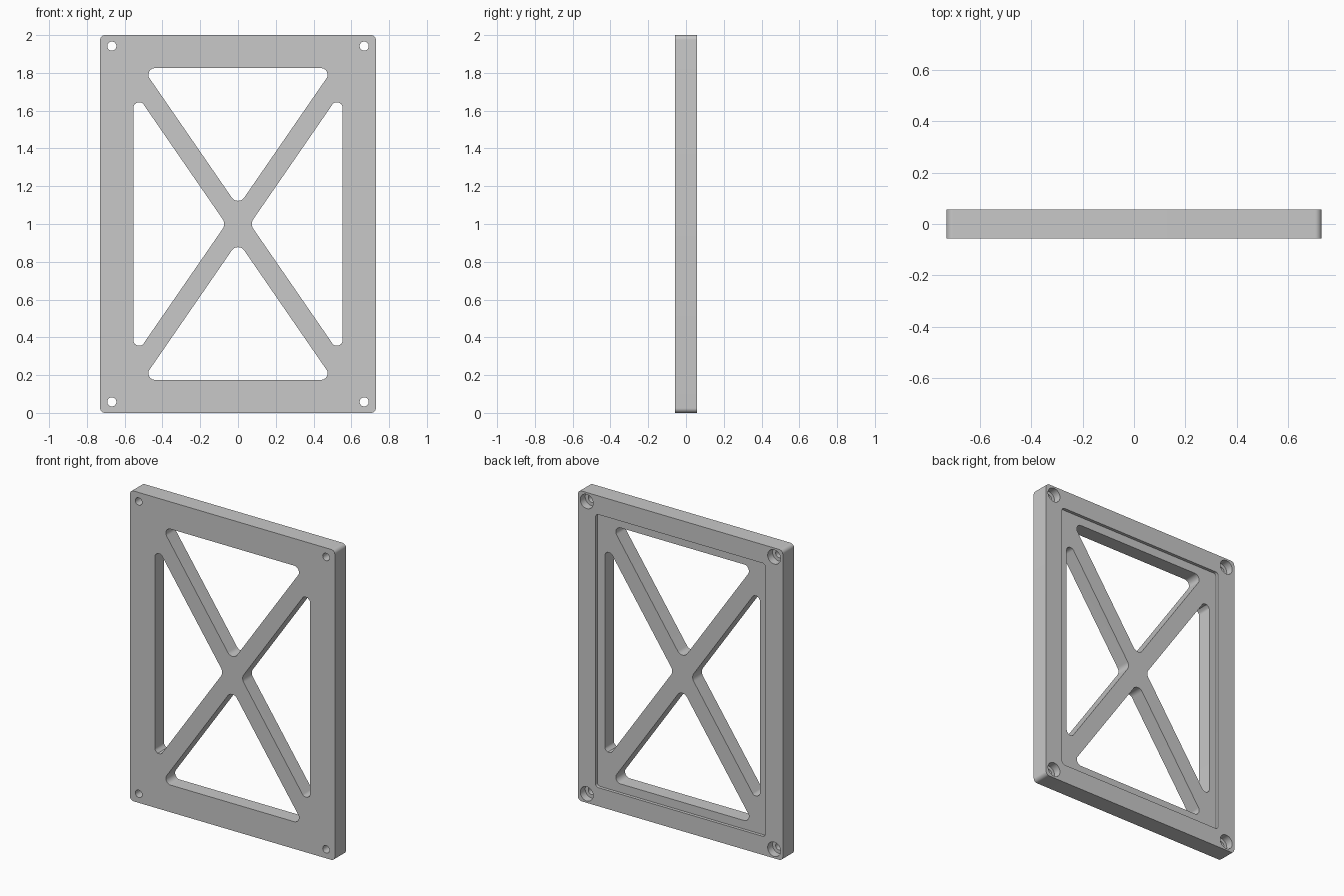
import bpy, bmesh, math
from mathutils import Vector

if "Cube" in bpy.data.objects:
    bpy.data.objects.remove(bpy.data.objects["Cube"], do_unlink=True)

W, H, T = 0.73, 1.0, 0.057        # half width, half height, half thickness
IN_X, IN_Z = 0.553, 0.825         # half size of the window area
SLOPE, BAR = 1.45, 0.092          # diagonal brace slope and vertical half width
RECESS, BORE = 0.02, 0.05         # depths cut into the back

grey = bpy.data.materials.new("light grey")
grey.use_nodes = True
grey.diffuse_color = (0.578, 0.578, 0.578, 1)
grey.node_tree.nodes["Principled BSDF"].inputs["Base Color"].default_value = grey.diffuse_color


def rounded(corners, steps=8):
    """Outline of a convex polygon with corners (x, z, radius) filleted."""
    pts = []
    n = len(corners)
    for i, (x, z, r) in enumerate(corners):
        p = Vector((x, z))
        a = (Vector(corners[i - 1][:2]) - p).normalized()
        b = (Vector(corners[(i + 1) % n][:2]) - p).normalized()
        half = math.acos(a.dot(b)) / 2
        centre = p + (a + b).normalized() * (r / math.sin(half))
        start = p + a * (r / math.tan(half)) - centre
        end = p + b * (r / math.tan(half)) - centre
        for k in range(steps + 1):
            pts.append(centre + start.lerp(end, k / steps).normalized() * r)
    return pts


def circle(x, z, r, n=32):
    return [Vector((x + r * math.cos(k * math.tau / n), z + r * math.sin(k * math.tau / n)))
            for k in range(n)]


def rectangle(w, h, r):
    return rounded([(-w, -h, r), (w, -h, r), (w, h, r), (-w, h, r)])


def prism(name, outline, y0, y1):
    """Extrude an outline in x and z from y0 to y1, standing on the ground."""
    bm = bmesh.new()
    face = bm.faces.new([bm.verts.new((p.x, y0, p.y + H)) for p in outline])
    moved = bmesh.ops.extrude_face_region(bm, geom=[face], use_keep_orig=True)["geom"]
    bmesh.ops.translate(bm, vec=(0, y1 - y0, 0),
                        verts=[v for v in moved if isinstance(v, bmesh.types.BMVert)])
    bmesh.ops.recalc_face_normals(bm, faces=bm.faces)
    mesh = bpy.data.meshes.new(name)
    bm.to_mesh(mesh)
    bm.free()
    mesh.materials.append(grey)
    obj = bpy.data.objects.new(name, mesh)
    bpy.context.collection.objects.link(obj)
    return obj


# Outer plate
frame = prism("braced_frame", rectangle(W, H, 0.025), -T, T)
cutters = []

# Shallow recess in the back
cutters.append(prism("recess_cutter", rectangle(0.605, 0.88, 0.02), T - RECESS, T + 0.1))

# Four triangular windows between the diagonal braces
top_x = (IN_Z - BAR) / SLOPE
side_z = IN_X * SLOPE - BAR
for s in (-1, 1):
    cutters.append(prism("end_window_cutter", rounded(
        [(0, s * BAR, 0.04), (top_x, s * IN_Z, 0.034), (-top_x, s * IN_Z, 0.034)]), -0.2, 0.2))
    cutters.append(prism("side_window_cutter", rounded(
        [(s * BAR / SLOPE, 0, 0.045), (s * IN_X, side_z, 0.029), (s * IN_X, -side_z, 0.029)]),
        -0.2, 0.2))

# Counterbored screw holes in the corners
for sx in (-1, 1):
    for sz in (-1, 1):
        x, z = sx * 0.668, sz * 0.942
        cutters.append(prism("screw_hole_cutter", circle(x, z, 0.024), -0.2, 0.2))
        cutters.append(prism("counterbore_cutter", circle(x, z, 0.046), T - BORE, T + 0.1))

for c in cutters:
    c.hide_render = True
    mod = frame.modifiers.new(c.name, "BOOLEAN")
    mod.operation = "DIFFERENCE"
    mod.solver = "EXACT"
    mod.object = c

# Bake the cuts, then drop the cutters
bpy.context.view_layer.update()
baked = bpy.data.meshes.new_from_object(
    frame.evaluated_get(bpy.context.evaluated_depsgraph_get()))
frame.modifiers.clear()
frame.data = baked
for c in cutters:
    bpy.data.objects.remove(c, do_unlink=True)

for o in bpy.context.selected_objects:
    o.select_set(False)
frame.select_set(True)
bpy.context.view_layer.objects.active = frame
bpy.ops.object.shade_smooth_by_angle(angle=math.radians(30))
